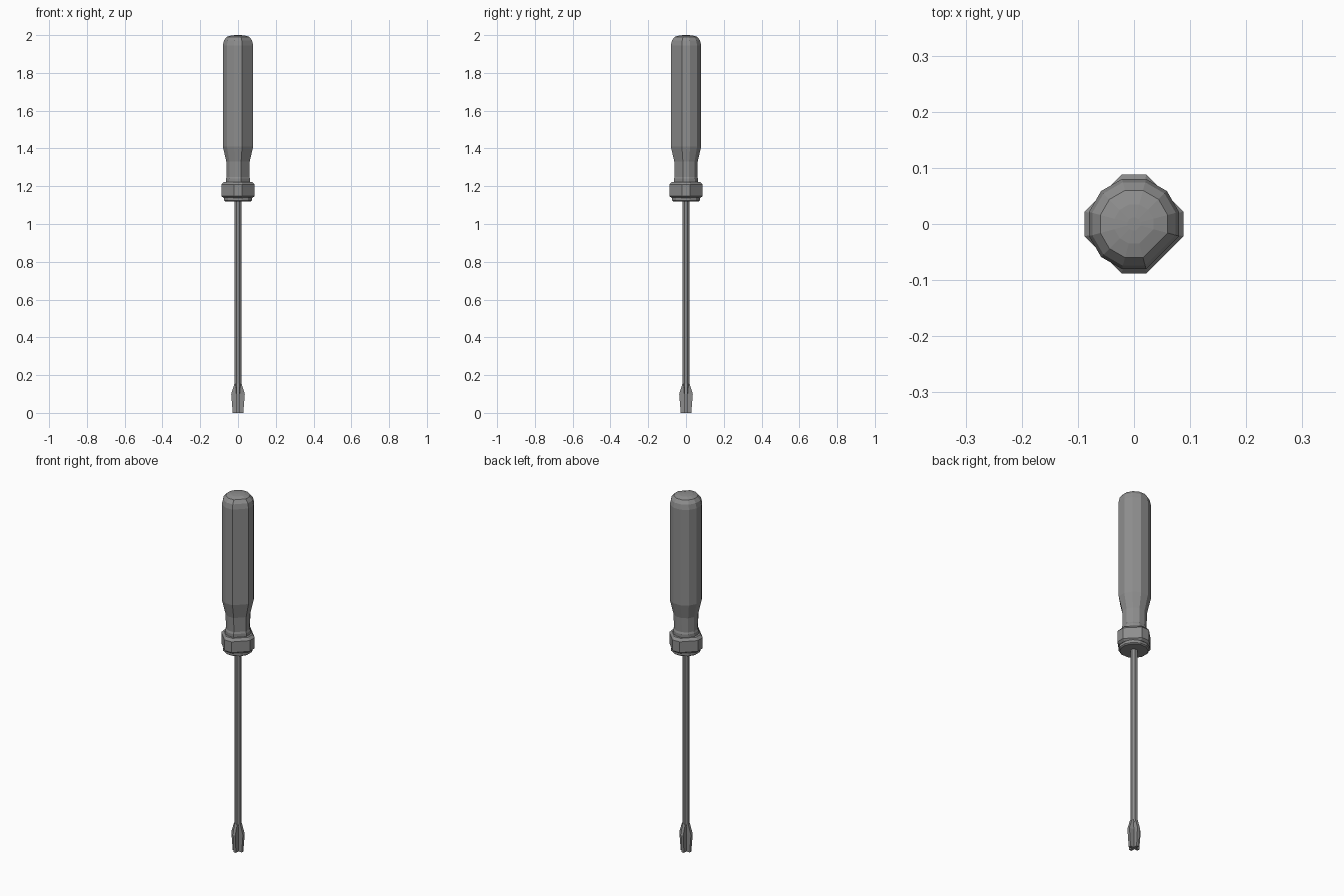
import bpy, bmesh
from math import radians, cos, sin

cube = bpy.data.objects.get("Cube")
if cube:
    bpy.data.objects.remove(cube, do_unlink=True)

grey = bpy.data.materials.new("tool grey")
grey.use_nodes = True
grey.diffuse_color = (0.27, 0.27, 0.27, 1)
grey.node_tree.nodes["Principled BSDF"].inputs["Base Color"].default_value = grey.diffuse_color


def loft(name, sections):
    """Skin a stack of matching (x, y, z) rings and cap both ends."""
    bm = bmesh.new()
    rings = [[bm.verts.new(p) for p in ring] for ring in sections]
    n = len(rings[0])
    for low, high in zip(rings, rings[1:]):
        for i in range(n):
            j = (i + 1) % n
            bm.faces.new((low[i], low[j], high[j], high[i]))
    bm.faces.new(rings[0][::-1])
    bm.faces.new(rings[-1])
    bmesh.ops.recalc_face_normals(bm, faces=bm.faces)
    mesh = bpy.data.meshes.new(name)
    bm.to_mesh(mesh)
    bm.free()
    mesh.materials.append(grey)
    obj = bpy.data.objects.new(name, mesh)
    bpy.context.collection.objects.link(obj)
    return obj


def ring(radius, z, angles):
    return [(radius * cos(radians(a)), radius * sin(radians(a)), z) for a in angles]


def turned(name, profile, angles):
    return loft(name, [ring(r, z, angles) for r, z in profile])


# Handle: twelve-sided grip, one corner planed flat, with neck and domed end
grip_angles = [a for a in range(15, 360, 30) if a != 315]
turned("handle", [(0.066, 1.20), (0.066, 1.24), (0.062, 1.25), (0.064, 1.33),
                  (0.083, 1.41), (0.083, 1.945), (0.077, 1.972),
                  (0.062, 1.991), (0.036, 1.998), (0.012, 2.0)], grip_angles)

# Collar: square nut with broad corner cuts and chamfered rims
collar_angles = [q + s for q in range(0, 360, 90) for s in (-14, 14)]
turned("collar", [(0.078, 1.138), (0.091, 1.148), (0.091, 1.208), (0.078, 1.222)],
       collar_angles)

# Ferrule: thin ring below the collar
turned("ferrule", [(0.070, 1.12), (0.076, 1.125), (0.076, 1.14)], range(15, 360, 30))

# Shaft: slim eight-sided rod
turned("shaft", [(0.019, 0.14), (0.019, 1.13)], [a + 22.5 for a in range(0, 360, 45)])


def cross(reach, half, valley, z):
    """Four-finned outline: two corners per fin and a valley between fins."""
    points = []
    for q in range(4):
        c, s = [(1, 0), (0, 1), (-1, 0), (0, -1)][q]
        for x, y in ((reach, -half), (reach, half), (valley, valley)):
            points.append((x * c - y * s, x * s + y * c, z))
    return points


# Cross tip: fins swell out of the shaft, then taper to the end
loft("cross_tip", [cross(0.028, 0.007, 0.007, 0.0), cross(0.036, 0.008, 0.009, 0.10),
                   cross(0.019, 0.008, 0.0135, 0.155)])
